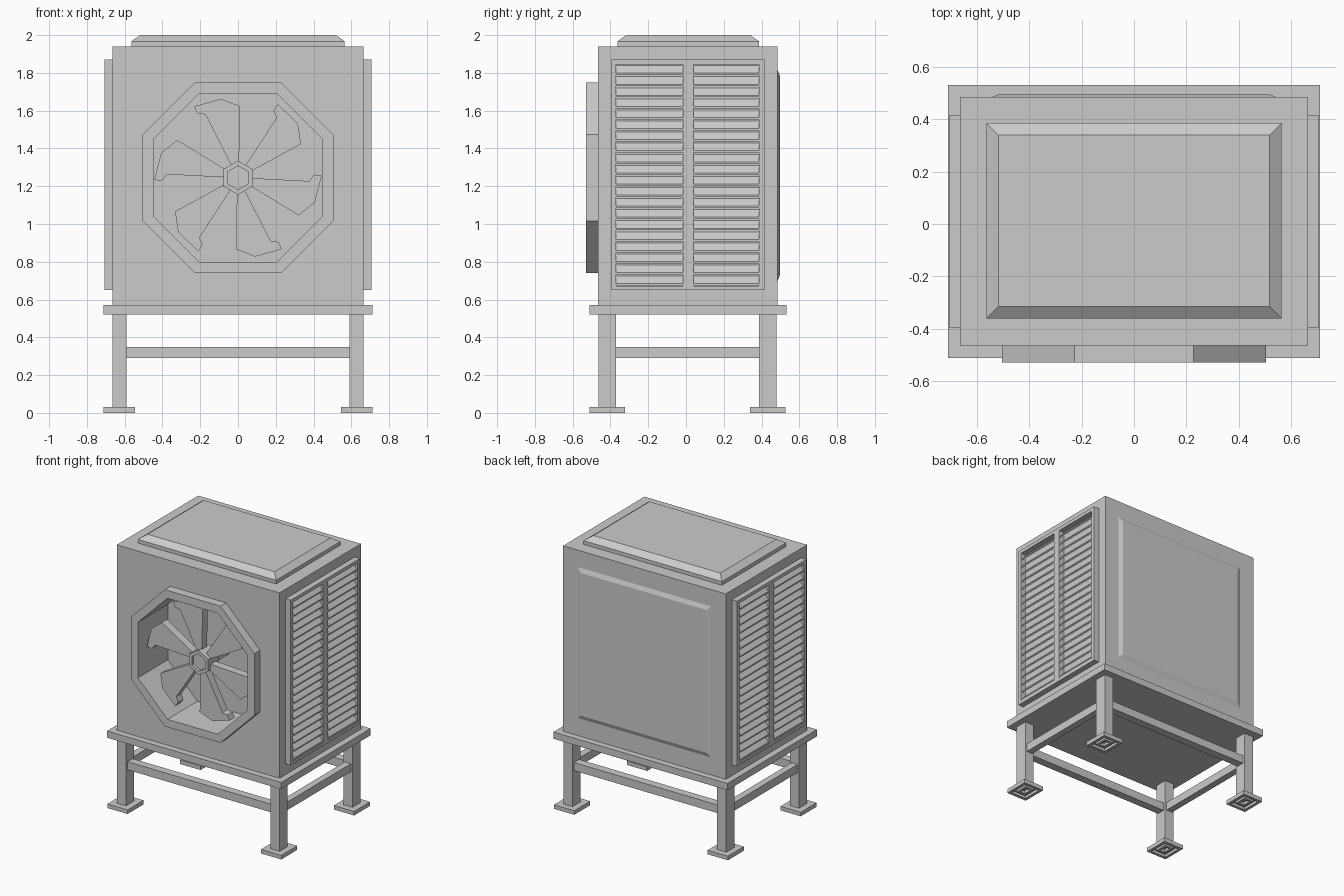
import bpy, bmesh, math
from mathutils import Matrix, Vector

if "Cube" in bpy.data.objects:
    bpy.data.objects.remove(bpy.data.objects["Cube"])

metal = bpy.data.materials.new("grey_metal")
metal.use_nodes = True
grey = (0.6, 0.6, 0.6, 1)
metal.diffuse_color = grey
metal.node_tree.nodes["Principled BSDF"].inputs["Base Color"].default_value = grey


def finish(name, bm):
    bmesh.ops.recalc_face_normals(bm, faces=bm.faces)
    mesh = bpy.data.meshes.new(name)
    bm.to_mesh(mesh)
    bm.free()
    mesh.materials.append(metal)
    ob = bpy.data.objects.new(name, mesh)
    bpy.context.collection.objects.link(ob)
    return ob


def add_skin(bm, loops, closed=False):
    """Join equal-sized loops of points; cap both ends unless closed."""
    rings = [[bm.verts.new(p) for p in loop] for loop in loops]
    pairs = list(zip(rings, rings[1:]))
    if closed:
        pairs.append((rings[-1], rings[0]))
    else:
        bm.faces.new(rings[0])
        bm.faces.new(rings[-1])
    for a, b in pairs:
        for i in range(len(a)):
            j = (i + 1) % len(a)
            bm.faces.new((a[i], a[j], b[j], b[i]))


def skin(name, loops, closed=False):
    bm = bmesh.new()
    add_skin(bm, loops, closed)
    return finish(name, bm)


def rect(x0, x1, y0, y1, z, inset=0):
    x0, x1, y0, y1 = x0 + inset, x1 - inset, y0 + inset, y1 - inset
    return [(x0, y0, z), (x1, y0, z), (x1, y1, z), (x0, y1, z)]


def box(name, x0, x1, y0, y1, z0, z1):
    return skin(name, [rect(x0, x1, y0, y1, z0), rect(x0, x1, y0, y1, z1)])


def upright(points, y, centre_z):
    return [(x, y, z + centre_z) for x, z in points]


def octagon(r, c):
    return [(r, -c), (r, c), (c, r), (-c, r), (-r, c), (-r, -c), (-c, -r), (c, -r)]


FAN_Z = 1.245
FRONT, BACK, WELL = -0.465, 0.485, -0.18
outer, inner = octagon(0.505, 0.228), octagon(0.447, 0.205)

# Cabinet with the fan well cut into the front
cabinet = box("cabinet", -0.665, 0.665, FRONT, BACK, 0.57, 1.94)
cutter = skin("fan_well_cutter", [upright(inner, y, FAN_Z) for y in (-0.6, WELL)])
cut = cabinet.modifiers.new("fan_well", "BOOLEAN")
cut.object = cutter
cut.operation = "DIFFERENCE"
cut.solver = "EXACT"
cutter.hide_render = True
cutter.hide_viewport = True
cutter.display_type = "WIRE"

# Fan shroud
skin("fan_shroud", [upright(outer, -0.53, FAN_Z), upright(outer, FRONT, FAN_Z),
                    upright(inner, FRONT, FAN_Z), upright(inner, -0.53, FAN_Z)], closed=True)


# Fan hub with a recessed hexagon and a shaft to the back of the well
def hexagon(r, y):
    angles = [math.radians(30 + 60 * i) for i in range(6)]
    return upright([(r * math.cos(a), r * math.sin(a)) for a in angles], y, FAN_Z)


skin("fan_hub", [hexagon(0.06, WELL), hexagon(0.06, -0.34), hexagon(0.09, -0.34),
                 hexagon(0.09, -0.46), hexagon(0.063, -0.46), hexagon(0.063, -0.44)])

# Fan blades
blade = [(-0.035, 0.065), (-0.173, 0.335), (-0.215, 0.34), (-0.232, 0.378),
         (-0.09, 0.418), (0.012, 0.378), (0.005, 0.07)]
for i in range(6):
    turn = Matrix.Rotation(math.radians(60 * i), 2)
    shape = [turn @ Vector(p) for p in blade]
    skin(f"fan_blade_{i + 1}", [upright(shape, y, FAN_Z) for y in (-0.43, -0.37)])

# Raised roof cap with chamfered rim
cap = (-0.565, 0.565, -0.362, 0.387)
skin("roof_cap", [rect(*cap, 1.94), rect(*cap, 1.967), rect(*cap, 2.0, 0.046)])


# Raised back panel
def panel(y, inset):
    x, z0, z1 = 0.545 - inset, 0.7 + inset, 1.815 - inset
    return [(-x, y, z0), (x, y, z0), (x, y, z1), (-x, y, z1)]


skin("back_panel", [panel(BACK, 0), panel(0.497, 0.03)])

# Louvred side vents
Y0, Y1, Z0, Z1 = -0.395, 0.415, 0.65, 1.87
LOW, HIGH, COUNT = 0.672, 1.845, 20
bays = [(-0.37, -0.015), (0.04, 0.387)]
step = (HIGH - LOW) / COUNT
for side, s in (("left", 1), ("right", -1)):
    near, far = sorted((s * 0.665, s * 0.707))
    posts = [(Y0, bays[0][0]), (bays[0][1], bays[1][0]), (bays[1][1], Y1)]
    for label, (a, b) in zip(("front", "middle", "rear"), posts):
        box(f"{side}_vent_{label}_post", near, far, a, b, Z0, Z1)
    for label, (a, b) in zip(("front", "rear"), bays):
        box(f"{side}_vent_{label}_sill", near, far, a, b, Z0, LOW)
        box(f"{side}_vent_{label}_head", near, far, a, b, HIGH, Z1)
        bm = bmesh.new()
        for i in range(COUNT):
            z = LOW + i * step
            profile = [(0.666, z + 0.04), (0.666, z + 0.052),
                       (0.702, z + 0.012), (0.702, z + 0.002)]
            add_skin(bm, [[(s * x, y, h) for x, h in profile] for y in (a, b)])
        finish(f"{side}_vent_{label}_slats", bm)

# Stand platform
box("stand_platform", -0.712, 0.712, -0.512, 0.532, 0.52, 0.57)

# Legs on hollow feet
foot_steps = [(0, 0.03), (0, 0), (0.022, 0), (0.022, 0.02), (0.045, 0.02),
              (0.045, 0.004), (0.064, 0.004), (0.064, 0.025)]
for side, s in (("left", 1), ("right", -1)):
    for end, y in (("front", -0.417), ("back", 0.433)):
        x = s * 0.628
        box(f"{end}_{side}_leg", x - 0.037, x + 0.037, y - 0.047, y + 0.047, 0.03, 0.52)
        size = (x - 0.083, x + 0.083, y - 0.093, y + 0.093)
        skin(f"{end}_{side}_foot", [rect(*size, z, d) for d, z in foot_steps])
    # Side rail between the legs
    box(f"{side}_rail", x - 0.025, x + 0.025, -0.37, 0.386, 0.29, 0.35)

# Front and back rails
for end, y in (("front", -0.417), ("back", 0.433)):
    box(f"{end}_rail", -0.591, 0.591, y - 0.03, y + 0.03, 0.29, 0.35)
